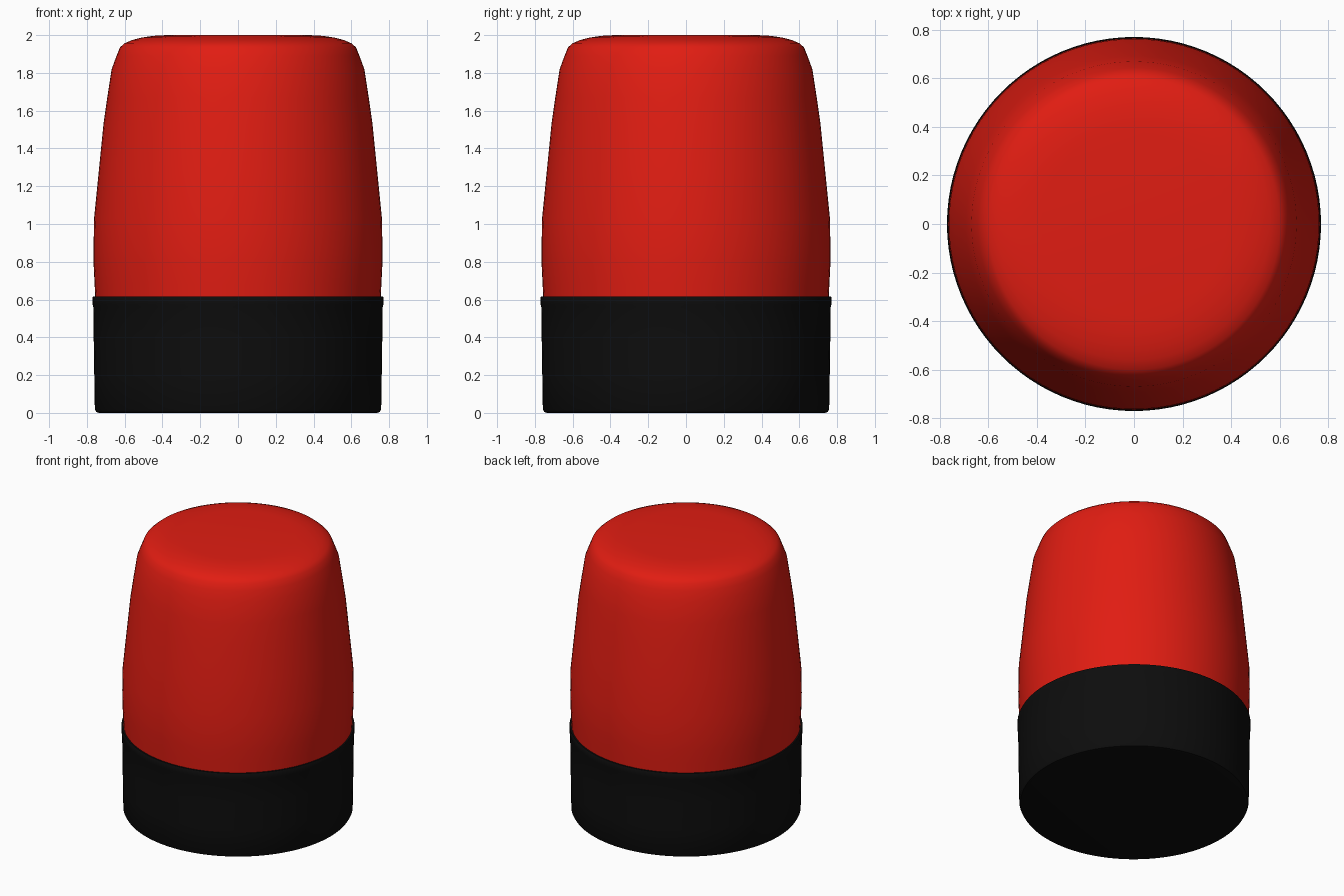
import bpy, bmesh, math

if "Cube" in bpy.data.objects:
    bpy.data.objects.remove(bpy.data.objects["Cube"])


def material(name, color):
    mat = bpy.data.materials.new(name)
    mat.diffuse_color = color
    mat.use_nodes = True
    mat.node_tree.nodes["Principled BSDF"].inputs["Base Color"].default_value = mat.diffuse_color
    return mat


def lathe(name, profile, mat, angle, segments=96):
    """Spin an (r, z) profile, listed bottom to top, around the z axis."""
    bm = bmesh.new()
    rings = []
    for r, z in profile:
        if r == 0:
            rings.append([bm.verts.new((0, 0, z))] * segments)
        else:
            rings.append([bm.verts.new((r * math.cos(math.tau * i / segments),
                                        r * math.sin(math.tau * i / segments), z))
                          for i in range(segments)])
    for low, high in zip(rings, rings[1:]):
        for i in range(segments):
            j = (i + 1) % segments
            corners = dict.fromkeys((low[i], low[j], high[j], high[i]))
            bm.faces.new(list(corners))
    bmesh.ops.recalc_face_normals(bm, faces=bm.faces)
    mesh = bpy.data.meshes.new(name)
    bm.to_mesh(mesh)
    bm.free()
    obj = bpy.data.objects.new(name, mesh)
    bpy.context.collection.objects.link(obj)
    mesh.materials.append(mat)
    bpy.ops.object.select_all(action='DESELECT')
    obj.select_set(True)
    bpy.context.view_layer.objects.active = obj
    bpy.ops.object.shade_smooth_by_angle(angle=math.radians(angle))
    return obj


red = material("red_plastic", (0.75, 0.012, 0.006, 1))
black = material("black_plastic", (0.004, 0.004, 0.004, 1))

# Black base with a softened foot and a slim raised rim
lathe("base", [(0, 0), (0.735, 0), (0.75, 0.004), (0.758, 0.018),
               (0.761, 0.2), (0.764, 0.4), (0.766, 0.56), (0.77, 0.575),
               (0.77, 0.612), (0.767, 0.617), (0.756, 0.617), (0.755, 0.60)], black, 40)

# Red tapered lens cap with a rounded top edge
lathe("lens_cap", [(0.755, 0.60), (0.759, 0.68), (0.764, 0.78), (0.765, 0.86),
                   (0.762, 1.03), (0.737, 1.28), (0.712, 1.53), (0.692, 1.67),
                   (0.669, 1.82), (0.643, 1.89), (0.625, 1.935), (0.60, 1.957),
                   (0.56, 1.974), (0.51, 1.987), (0.45, 1.996), (0.38, 2.0), (0, 2.0)],
      red, 60)
